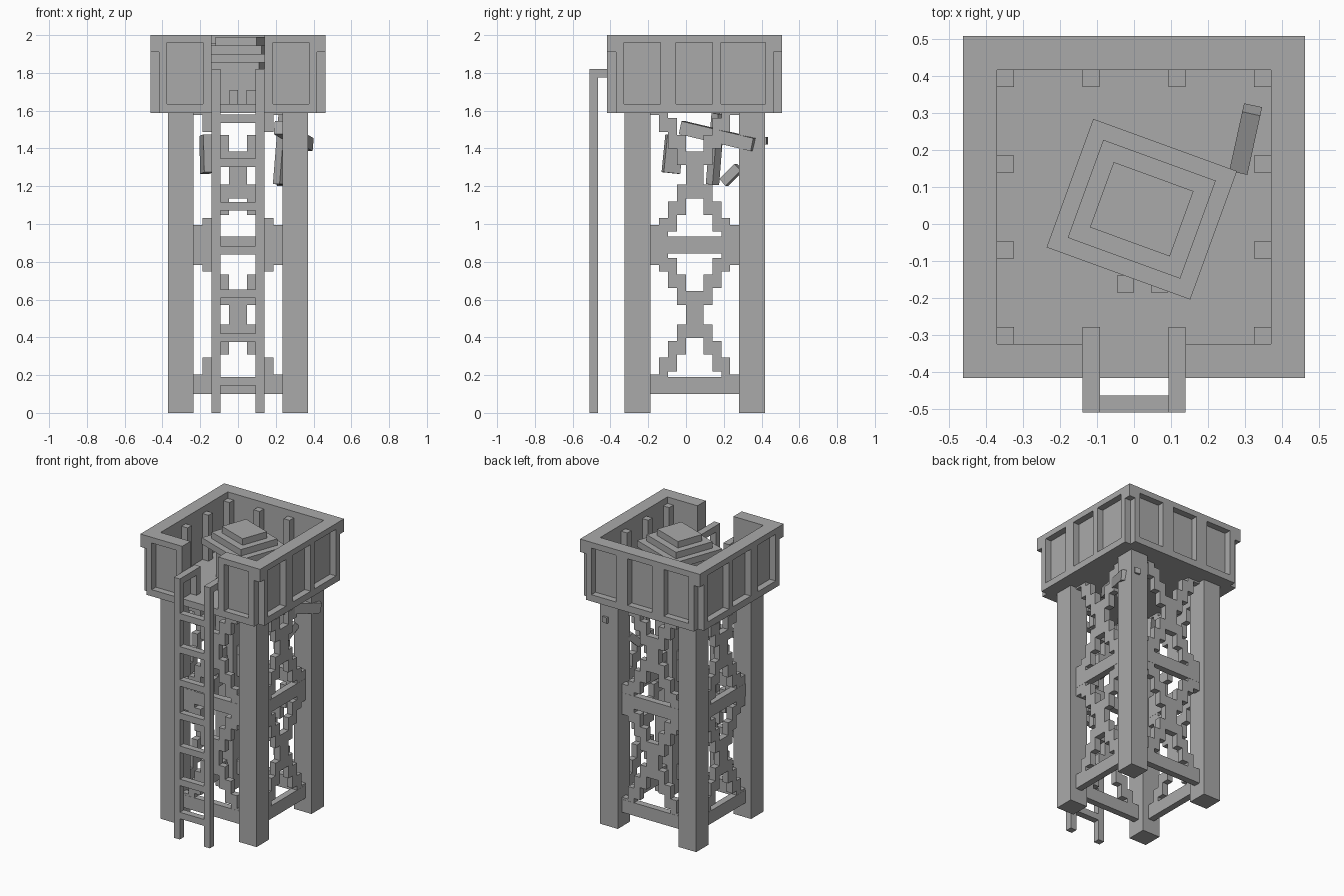
import bpy, bmesh, math
from mathutils import Matrix, Vector

if "Cube" in bpy.data.objects:
    bpy.data.objects.remove(bpy.data.objects["Cube"])

U = 0.0463            # block size of the whole build
CY = 0.046            # tower axis in y (the ladder shifts it back)
grey = bpy.data.materials.new("stone_grey")
grey.diffuse_color = (0.4, 0.4, 0.4, 1)
grey.use_nodes = True
grey.node_tree.nodes["Principled BSDF"].inputs["Base Color"].default_value = grey.diffuse_color


def make(name, boxes, matrix=None):
    """One object from (x0, x1, y0, y1, z0, z1) boxes, moved by matrix."""
    bm = bmesh.new()
    for x0, x1, y0, y1, z0, z1 in boxes:
        m = Matrix.Translation(((x0 + x1) / 2, (y0 + y1) / 2, (z0 + z1) / 2))
        m = m @ Matrix.Diagonal((x1 - x0, y1 - y0, z1 - z0, 1))
        bmesh.ops.create_cube(bm, size=1, matrix=m)
    bm.transform(matrix or Matrix.Translation((0, CY, 0)))
    mesh = bpy.data.meshes.new(name)
    bm.to_mesh(mesh)
    bm.free()
    mesh.materials.append(grey)
    ob = bpy.data.objects.new(name, mesh)
    bpy.context.collection.objects.link(ob)
    return ob


def turned(k):
    """Quarter turns around the tower axis; k = 0 is the front."""
    return Matrix.Translation((0, CY, 0)) @ Matrix.Rotation(k * math.pi / 2, 4, 'Z')


def bar(name, a, b, w, h):
    """Square-ended bar from point a to point b."""
    a, b = Vector(a), Vector(b)
    d = b - a
    m = Matrix.Translation((a + b) / 2) @ d.to_track_quat('Y', 'Z').to_matrix().to_4x4()
    return make(name, [(-w / 2, w / 2, -d.length / 2, d.length / 2, -h / 2, h / 2)], m)


OUT, MID, INN = 0.463, 0.417, 0.371
LEG0, LEG1 = 0.235, 0.371
Z0, Z1 = 1.588, 2.0

# Four legs
for i, sx in enumerate((-1, 1)):
    for j, sy in enumerate((-1, 1)):
        xs = sorted((sx * LEG0, sx * LEG1))
        ys = sorted((sy * LEG0, sy * LEG1))
        make(f"leg_{i}{j}", [(*xs, *ys, 0, Z0)])

# Beams and stepped cross braces between the legs
BY = -(LEG0 + LEG1) / 2
for k in range(4):
    make(f"beams_{k}", [(-LEG0, LEG0, BY - U / 2, BY + U / 2, z, z + 0.09)
                        for z in (0.1, 0.845)], turned(k))
    steps = []
    for centre in (0.52, 1.26):
        for side in (-1, 1):
            for i in range(10):
                x = -LEG0 + i * 0.047
                z = centre + side * (i - 4.5) * 0.088
                steps.append((x, x + 0.047, BY - U / 2 + 0.001, BY + U / 2 - 0.001,
                              max(z - 0.08, 0.105), min(z + 0.08, Z0)))
    make(f"cross_brace_{k}", steps, turned(k))

# Platform floor
make("floor", [(-MID, MID, -OUT, OUT, Z0, Z0 + U),
               (-OUT, -MID, -MID, MID, Z0, Z0 + U),
               (MID, OUT, -MID, MID, Z0, Z0 + U)])


def wall(name, k, spans, panels):
    """Parapet side: solid inner layer, framed outer layer with sunk panels."""
    boxes = []
    for a, b in spans:
        boxes.append((a, b, -MID, -INN, Z0, Z1))
        boxes.append((a, b, -OUT, -MID, Z0, Z0 + U))
        boxes.append((a, b, -OUT, -MID, 1.96, Z1))
        x = a
        for p, q in [s for s in panels if a <= s[0] and s[1] <= b] + [(b, b)]:
            if p - x > 0.001:
                boxes.append((x, p, -OUT, -MID, Z0 + U, 1.96))
            x = q
    make(name, boxes, turned(k))


even = [(-0.375, -0.185), (-0.095, 0.095), (0.185, 0.375)]
uneven = [(-0.375, -0.18), (-0.10, 0.095), (0.14, 0.375)]
mirrored = [(-b, -a) for a, b in reversed(uneven)]
wall("front_wall", 0, [(-MID, -0.139), (0.139, MID)], even)
wall("right_wall", 1, [(-MID, MID)], uneven)
wall("back_wall", 2, [(-MID, MID)], even)
wall("left_wall", 3, [(-MID, MID)], mirrored)

# Rim corners and inner posts
for k in range(4):
    make(f"rim_corner_{k}", [(MID, OUT, -OUT, -MID, 1.91, Z1)], turned(k))
    posts = [(INN - U, INN, -INN, -INN + U, Z0 + U, 1.955)]
    if k:
        posts += [(s - U / 2, s + U / 2, -INN, -INN + U, Z0 + U, 1.955)
                  for s in (-0.116, 0.116)]
    make(f"inner_posts_{k}", posts, turned(k))

# Ladder with hooked handrails
Y0, Y1 = -0.51, -0.465
for side, x in (("left", -0.139), ("right", 0.093)):
    make(f"ladder_rail_{side}", [(x, x + U, Y0, Y1, 0, 1.82),
                                 (x, x + U, Y1, -0.325, 1.775, 1.82),
                                 (x, x + U, -0.325, -0.279, Z0 + U, 1.82)], Matrix())
make("ladder_rungs", [(-0.093, 0.093, Y0, Y1, 0.145 + i * 0.2315, 0.19 + i * 0.2315)
                      for i in range(7)], Matrix())

# Turned lookout figure: tiered hat over a body
turn = Matrix.Translation((0.021, 0.04, 0)) @ Matrix.Rotation(math.radians(-20), 4, 'Z')
tiers = [(0.207, 0.185, 1.855, 1.90), (0.162, 0.141, 1.90, 1.945), (0.115, 0.094, 1.945, 1.99)]
make("tiered_hat", [(-w, w, -d, d, a, b) for w, d, a, b in tiers], turn)
make("figure_body", [(-0.14, 0.14, -0.12, 0.12, Z0, 1.855)], turn)
make("floor_pegs", [(x, x + U, -0.185, -0.139, Z0 + U, 1.71) for x in (-0.046, 0.046)], Matrix())

# Raised arm above the floor, hanging arm and tool below it
bar("raised_arm", (0.285, 0.15, 1.72), (0.32, 0.31, 1.79), 0.05, 0.06)
bar("hanging_arm", (-0.165, -0.08, 1.27), (-0.17, -0.06, 1.47), 0.05, 0.09)
bar("tool_stock", (0.22, -0.02, 1.51), (0.37, 0.36, 1.42), 0.06, 0.07)
bar("tool_limb", (0.22, 0.14, 1.21), (0.25, 0.17, 1.585), 0.05, 0.05)
bar("tool_crosspiece", (0.22, 0.20, 1.22), (0.25, 0.28, 1.30), 0.04, 0.05)
bar("tool_tip", (0.31, 0.34, 1.44), (0.33, 0.43, 1.44), 0.04, 0.04)
